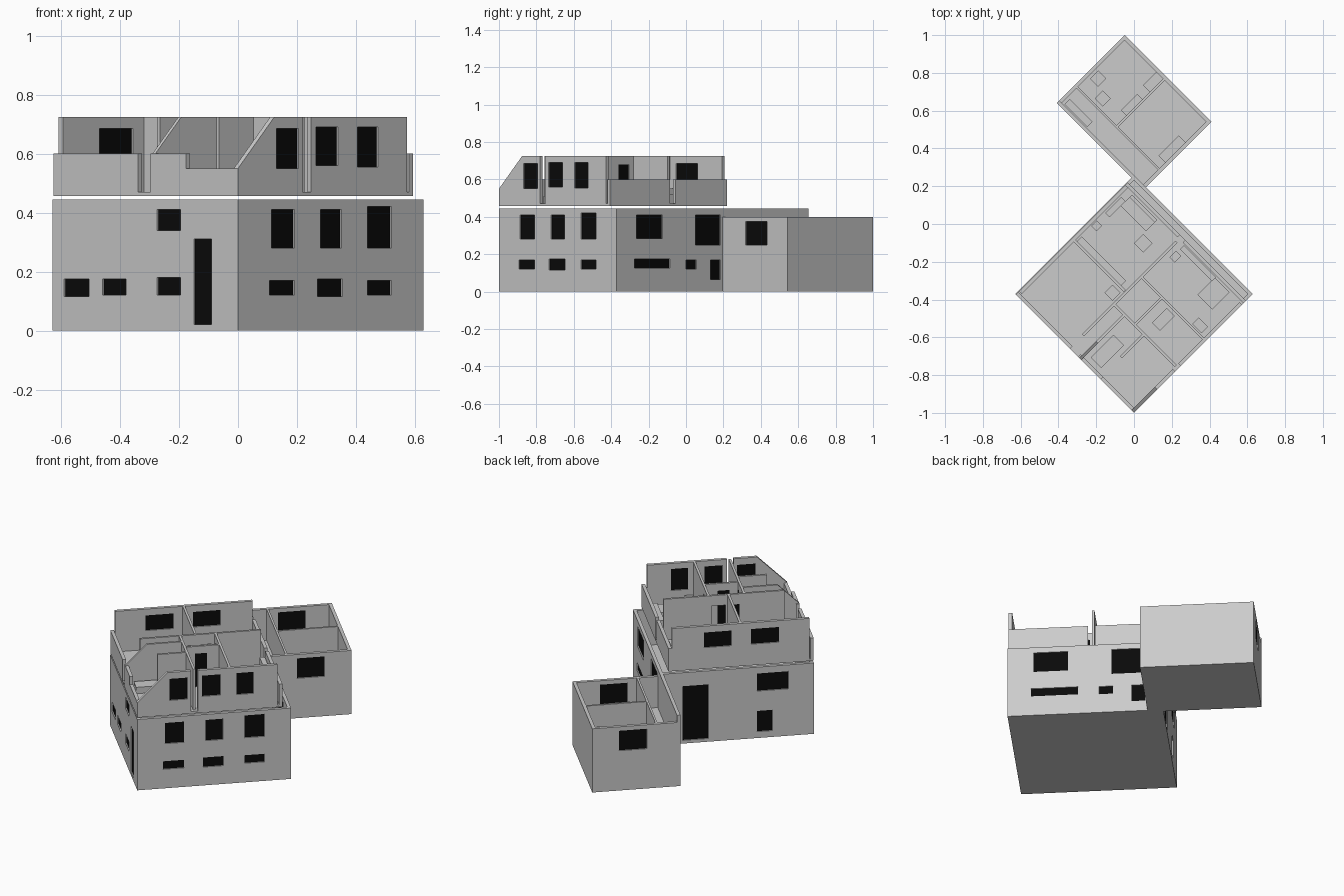
import bpy, bmesh, math
from mathutils import Vector

if "Cube" in bpy.data.objects:
    bpy.data.objects.remove(bpy.data.objects["Cube"])

# The plan is laid out square in (u, v) from the front corner, then turned 45 degrees
TURN = math.radians(45)
black = bpy.data.materials.new("dark_glass")
black.diffuse_color = (0.003, 0.003, 0.003, 1)
black.use_nodes = True
black.node_tree.nodes["Principled BSDF"].inputs["Base Color"].default_value = black.diffuse_color


def finish(name, bm, mat=None):
    bmesh.ops.remove_doubles(bm, verts=bm.verts, dist=1e-5)
    bmesh.ops.recalc_face_normals(bm, faces=bm.faces)
    me = bpy.data.meshes.new(name)
    bm.to_mesh(me)
    bm.free()
    ob = bpy.data.objects.new(name, me)
    ob.location = (0, -1, 0)
    ob.rotation_euler = (0, 0, TURN)
    if mat:
        me.materials.append(mat)
    bpy.context.collection.objects.link(ob)
    return ob


def box(name, u0, u1, v0, v1, z0, z1, mat=None):
    bm = bmesh.new()
    bmesh.ops.create_cube(bm, size=1)
    for w in bm.verts:
        w.co = ((u0 + u1) / 2 + w.co.x * (u1 - u0),
                (v0 + v1) / 2 + w.co.y * (v1 - v0),
                (z0 + z1) / 2 + w.co.z * (z1 - z0))
    return finish(name, bm, mat)


def wall(name, axis, pos, a, b, z0, z1, windows=(), gaps=(), t=0.02, eave=None):
    """Wall running along axis with openings (a0, a1, z0, z1); eave = sloped end start height."""
    def P(s, d, z):
        return (s, pos + d, z) if axis == 'u' else (pos + d, s, z)
    holes = list(windows) + list(gaps)
    S = sorted({a, b} | {x for h in holes for x in h[:2] if a < x < b})
    Z = sorted({z0, z1} | {x for h in holes for x in h[2:] if z0 < x < z1})
    n, m = len(S) - 1, len(Z) - 1

    def solid(i, j):
        if not (0 <= i < n and 0 <= j < m):
            return False
        s, z = (S[i] + S[i + 1]) / 2, (Z[j] + Z[j + 1]) / 2
        return not any(h[0] < s < h[1] and h[2] < z < h[3] for h in holes)
    bm = bmesh.new()

    def quad(*pts):
        bm.faces.new([bm.verts.new(P(*p)) for p in pts])
    for i in range(n):
        for j in range(m):
            if not solid(i, j):
                continue
            s0, s1, y0, y1 = S[i], S[i + 1], Z[j], Z[j + 1]
            for d in (0, t):
                quad((s0, d, y0), (s1, d, y0), (s1, d, y1), (s0, d, y1))
            for s, k in ((s0, i - 1), (s1, i + 1)):
                if not solid(k, j):
                    quad((s, 0, y0), (s, t, y0), (s, t, y1), (s, 0, y1))
            for z, k in ((y0, j - 1), (y1, j + 1)):
                if not solid(i, k):
                    quad((s0, 0, z), (s1, 0, z), (s1, t, z), (s0, t, z))
    bmesh.ops.remove_doubles(bm, verts=bm.verts, dist=1e-5)
    if eave:
        cut = bmesh.ops.bisect_plane(bm, geom=bm.verts[:] + bm.edges[:] + bm.faces[:],
                                     plane_co=Vector((0, 0, eave)),
                                     plane_no=Vector((-1, 0, 1)), clear_outer=True)
        bmesh.ops.holes_fill(bm, edges=[e for e in bm.edges if e.is_boundary], sides=0)
    finish(name, bm)
    for i, h in enumerate(windows):
        r = (pos + t / 2 - .003, pos + t / 2 + .003)
        uv = (h[0], h[1], *r) if axis == 'u' else (*r, h[0], h[1])
        box(f"{name}_pane_{i}", *uv, h[2], h[3], black)


# Lower two storeys
H, W, T = .445, .89, .02
wall("lower_right_wall", 'u', 0, 0, W, 0, H,
     [(.16, .27, .28, .41), (.395, .495, .28, .41), (.62, .735, .28, .42),
      (.15, .27, .12, .17), (.38, .50, .115, .175), (.62, .735, .12, .17)])
wall("lower_left_wall", 'v', 0, T, W - T, 0, H,
     [(.127, .212, .02, .31), (.276, .389, .34, .41), (.276, .389, .12, .18),
      (.537, .65, .12, .175), (.714, .834, .115, .175)])
wall("lower_rear_wall", 'v', W - T, T, W - T, 0, H,
     [(.149, .347, .285, .41), (.595, .786, .25, .41), (.135, .404, .125, .175),
      (.524, .602, .12, .17), (.708, .786, .065, .17)])
wall("lower_garden_wall", 'u', W - T, 0, W, 0, H,
     [(.61, .76, .02, .36), (.147, .33, .295, .405), (.24, .33, .04, .17)])
box("basement_floor", T, W - T, T, W - T, 0, .012)
box("ground_floor", T, W - T, T, W - T, .21, .222)

# Annex
A0, A1, B0, B1, AH = W, 1.38, .80, 1.45, .40
win = [(1.065, 1.225, .25, .375)]
wall("annex_right_wall", 'u', B0, A0, A1, 0, AH, win)
wall("annex_garden_wall", 'u', B1 - T, A0, A1, 0, AH, win)
wall("annex_end_wall", 'v', A1 - T, B0 + T, B1 - T, 0, AH)
wall("annex_tall_wall", 'v', W - T, W, B1, 0, H)
wall("annex_corridor_wall", 'v', 1.0, B0 + T, B1 - T, .2, AH, t=.012)
wall("annex_room_wall", 'u', 1.13, 1.012, A1 - T, .2, AH, t=.012)
box("annex_floor", A0, A1 - T, B0 + T, B1 - T, .19, .205)
box("annex_base", A0, A1 - T, B0 + T, B1 - T, 0, .012)

# Attic storey under the missing roof
U, V, F, K, C = .84, .885, .457, .60, .725
box("attic_floor", 0, U, 0, V, F, .47)
wall("attic_right_gable", 'u', 0, 0, .81, .47, C,
     [(.185, .29, .55, .685), (.375, .48, .56, .69), (.573, .672, .555, .69)],
     [(.31, .35, .47, C)], eave=.55)
wall("attic_garden_gable", 'u', V - T, .025, .82, .47, C,
     [(.20, .362, .59, .685), (.475, .635, .59, .685)])
wall("attic_left_knee", 'v', 0, T, V, .47, K,
     gaps=[(.42, .48, .47, K), (T, .25, .55, K)])
wall("attic_rear_knee", 'v', U - T, 0, V, .47, K, gaps=[(.455, .495, .47, K)])

# Attic partitions
p = .014
wall("spine_wall", 'u', .475, .10, .80, .47, C, [(.36, .41, .47, .66)],
     [(.44, .52, .47, .66)], t=p)
wall("bath_wall", 'u', .396, 0, .33, .47, C, t=p, eave=.6)
wall("corner_room_wall", 'u', .25, .16, .33, .47, C, t=p)
wall("landing_wall", 'v', .325, T, .475, .47, C, [(.266, .344, .47, .675)], t=p)
wall("bedroom_wall", 'v', .53, T, .475, .47, C, [(.36, .44, .47, .68)], t=p)
wall("hall_wall", 'u', .32, .34, .53, .47, C, [(.39, .46, .47, .68)], t=p)
wall("living_wall", 'v', .415, .49, V - T, .47, C, t=p)

# Furniture: name, centre u, v, size u, v, base z, height
for name, u, v, du, dv, z, h in [
        ("cabinet", .447, .69, .035, .33, .47, .08), ("sofa_seat", .76, .73, .07, .19, .47, .03),
        ("sofa_back", .80, .73, .02, .19, .47, .06), ("table", .67, .60, .07, .07, .47, .05),
        ("chair", .56, .84, .04, .04, .47, .05), ("bed", .745, .15, .13, .11, .47, .04),
        ("nightstand", .74, .43, .05, .04, .47, .04), ("wardrobe", .80, .32, .03, .24, .47, .10),
        ("desk", .575, .08, .05, .07, .47, .06), ("counter", .46, .24, .11, .06, .47, .06),
        ("bath", .13, .33, .17, .08, .47, .04), ("stair_box", .37, .53, .06, .06, .47, .08),
        ("shelf", .70, .84, .12, .03, .47, .08),
        ("annex_chair", 1.117, 1.386, .06, .06, .205, .05),
        ("annex_table", 1.06, 1.294, .06, .06, .205, .06),
        ("annex_bed", 1.145, 1.16, .12, .045, .205, .05),
        ("annex_desk", 1.31, 1.167, .10, .05, .205, .06),
        ("annex_bench", 1.13, .845, .15, .05, .205, .05),
        ("annex_shelf", .915, 1.33, .04, .17, .205, .08)]:
    box(name, u - du / 2, u + du / 2, v - dv / 2, v + dv / 2, z, z + h)
